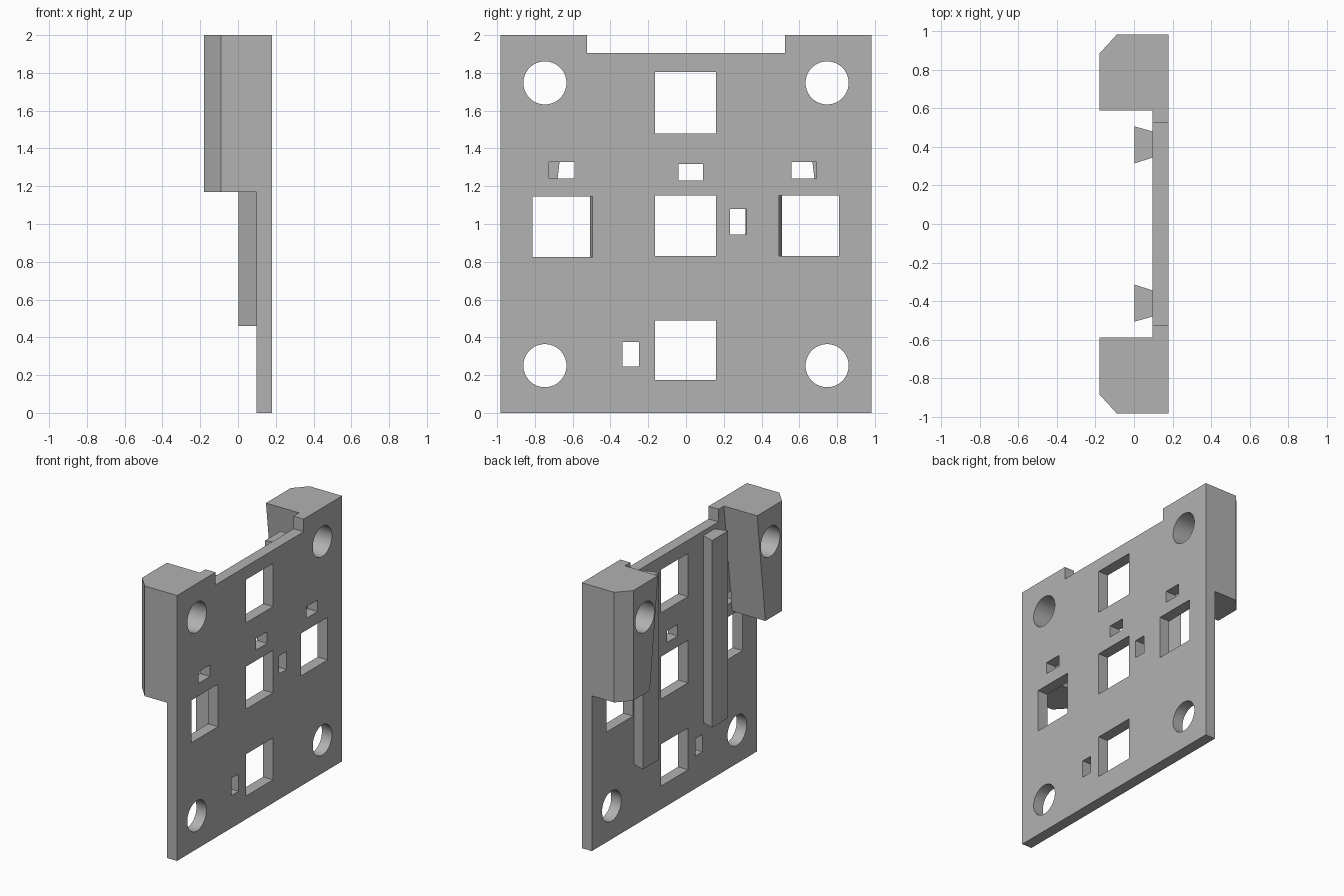
import bpy, bmesh, math
from mathutils import Matrix

cube = bpy.data.objects.get("Cube")
if cube:
    bpy.data.objects.remove(cube, do_unlink=True)

grey = bpy.data.materials.new("plain_grey")
grey.use_nodes = True
grey.diffuse_color = (0.445, 0.445, 0.445, 1)
grey.node_tree.nodes["Principled BSDF"].inputs["Base Color"].default_value = grey.diffuse_color


def add_loft(bm, lower, upper):
    """Solid between two matching loops of points."""
    a = [bm.verts.new(p) for p in lower]
    b = [bm.verts.new(p) for p in upper]
    bm.faces.new(a)
    bm.faces.new(b)
    for i in range(len(a)):
        j = (i + 1) % len(a)
        bm.faces.new((a[i], a[j], b[j], b[i]))


def add_prism(bm, outline, z0, z1):
    add_loft(bm, [(x, y, z0) for x, y in outline], [(x, y, z1) for x, y in outline])


def add_box(bm, x0, x1, y0, y1, z0, z1):
    add_prism(bm, [(x0, y0), (x1, y0), (x1, y1), (x0, y1)], z0, z1)


def make(name, bm):
    bmesh.ops.recalc_face_normals(bm, faces=bm.faces)
    mesh = bpy.data.meshes.new(name)
    bm.to_mesh(mesh)
    bm.free()
    mesh.materials.append(grey)
    obj = bpy.data.objects.new(name, mesh)
    bpy.context.collection.objects.link(obj)
    return obj


def combine(target, other, operation):
    """Apply a boolean and discard the operand."""
    mod = target.modifiers.new(operation.lower(), 'BOOLEAN')
    mod.operation, mod.solver, mod.object = operation, 'EXACT', other
    bpy.context.view_layer.objects.active = target
    bpy.ops.object.modifier_apply(modifier=mod.name)
    bpy.data.objects.remove(other, do_unlink=True)


# Flat plate with a shallow notch in its top edge
HALF, FRONT, BACK = 0.983, 0.18, 0.097
bm = bmesh.new()
outline = [(-HALF, 0), (HALF, 0), (HALF, 2), (0.525, 2), (0.525, 1.905),
           (-0.525, 1.905), (-0.525, 2), (-HALF, 2)]
add_loft(bm, [(BACK, y, z) for y, z in outline], [(FRONT, y, z) for y, z in outline])
plate = make("mounting_plate", bm)

# Mirrored corner blocks with slanted inner sides, and dovetail rails
for s in (-1, 1):
    bm = bmesh.new()

    def block_loop(inner, z):
        pts = [(0.14, inner), (-0.18, inner), (-0.18, 0.885), (-0.09, HALF), (0.14, HALF)]
        return [(x, s * y, z) for x, y in pts]

    add_loft(bm, block_loop(0.688, 1.17), block_loop(0.59, 2))
    combine(plate, make("corner_block", bm), 'UNION')

    bm = bmesh.new()
    rail = [(0.003, 0.315), (0.003, 0.507), (BACK, 0.48), (0.13, 0.48),
            (0.13, 0.345), (BACK, 0.345)]
    add_prism(bm, [(x, s * y) for x, y in rail], 0.46, 1.87)
    combine(plate, make("dovetail_rail", bm), 'UNION')

# Square windows and small slots: y range, z range
bm = bmesh.new()
for y0, y1, z0, z1 in [
        (-0.163, 0.159, 1.48, 1.805), (-0.163, 0.159, 0.83, 1.15),
        (-0.163, 0.159, 0.175, 0.49), (-0.813, -0.495, 0.825, 1.145),
        (0.492, 0.81, 0.83, 1.15), (-0.04, 0.09, 1.23, 1.317),
        (-0.725, -0.59, 1.24, 1.327), (0.558, 0.69, 1.24, 1.327),
        (0.232, 0.32, 0.945, 1.08), (-0.335, -0.25, 0.245, 0.375)]:
    add_box(bm, BACK - 0.002, 0.3, y0, y1, z0, z1)
combine(plate, make("window_cutter", bm), 'DIFFERENCE')

# Four round bolt holes
bm = bmesh.new()
for y in (-0.747, 0.747):
    for z in (0.25, 1.747):
        place = Matrix.Translation((0, y, z)) @ Matrix.Rotation(math.pi / 2, 4, 'Y')
        bmesh.ops.create_cone(bm, cap_ends=True, segments=64, radius1=0.114,
                              radius2=0.114, depth=0.8, matrix=place)
combine(plate, make("bolt_hole_cutter", bm), 'DIFFERENCE')

# Keep one material slot and smooth only the hole walls
plate.data.materials.clear()
plate.data.materials.append(grey)
for poly in plate.data.polygons:
    poly.material_index = 0
plate.select_set(True)
bpy.context.view_layer.objects.active = plate
bpy.ops.object.shade_smooth_by_angle(angle=math.radians(20))
